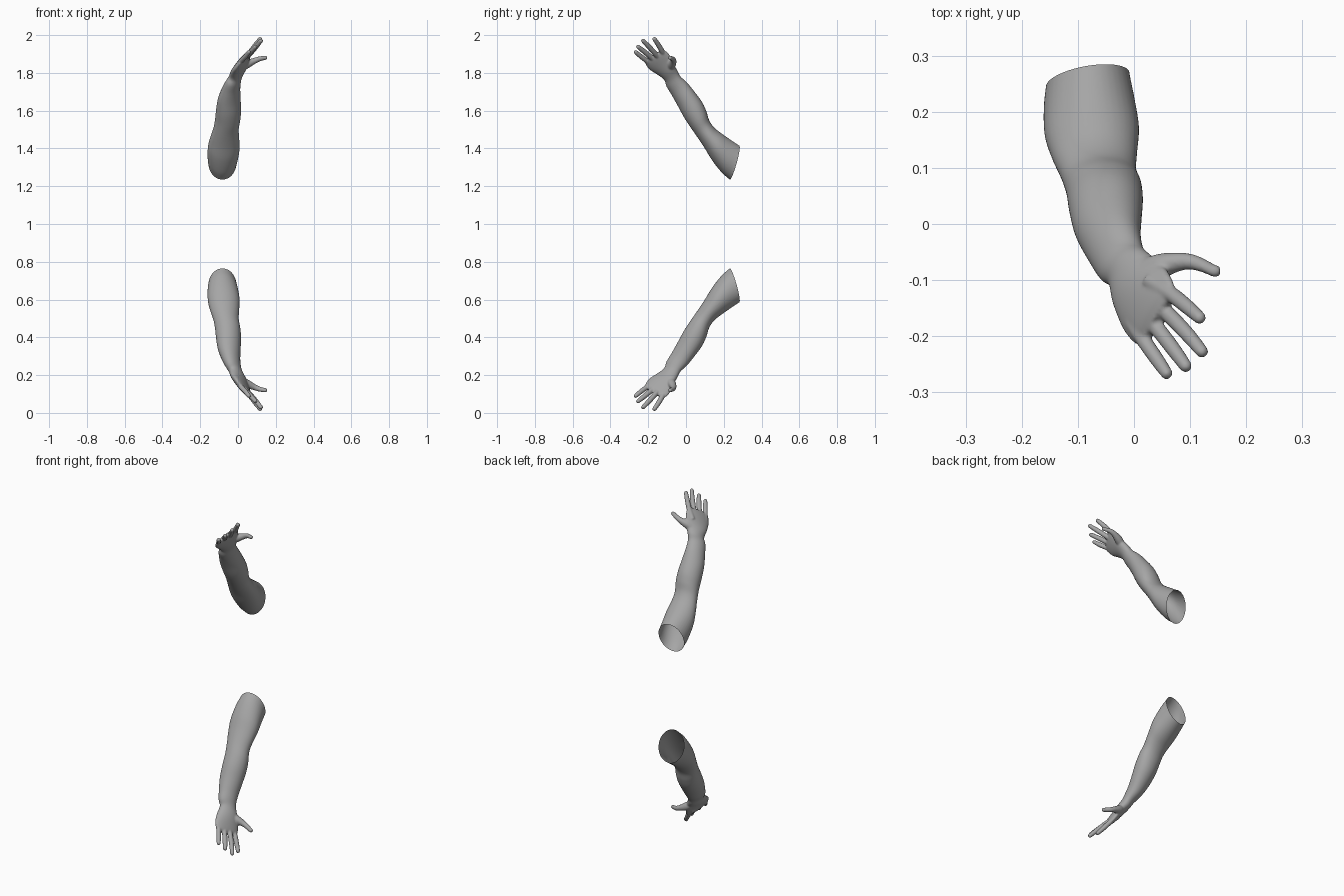
import bpy, bmesh, math
from mathutils import Vector

if "Cube" in bpy.data.objects:
    bpy.data.objects.remove(bpy.data.objects["Cube"])

skin = bpy.data.materials.new("matte grey")
skin.diffuse_color = (0.38, 0.38, 0.38, 1)
skin.use_nodes = True
skin.node_tree.nodes["Principled BSDF"].inputs["Base Color"].default_value = skin.diffuse_color


def spline(rows, steps):
    """Catmull-Rom interpolation of rows of numbers."""
    out = []
    for i in range(len(rows) - 1):
        p0, p1 = rows[max(i - 1, 0)], rows[i]
        p2, p3 = rows[i + 1], rows[min(i + 2, len(rows) - 1)]
        for k in range(steps):
            t = k / steps
            out.append([0.5 * (2 * b + (c - a) * t + (2 * a - 5 * b + 4 * c - d) * t * t
                               + (3 * b - a - 3 * c + d) * t ** 3)
                        for a, b, c, d in zip(p0, p1, p2, p3)])
    out.append(list(rows[-1]))
    return out


def loft(bm, rings, sides=32):
    """Closed tube through rings of (centre, half width vector, half depth vector)."""
    loops = []
    for r in rings:
        c, u, v = Vector(r[0:3]), Vector(r[3:6]), Vector(r[6:9])
        angles = [2 * math.pi * i / sides for i in range(sides)]
        loops.append([bm.verts.new(c + u * math.cos(a) + v * math.sin(a)) for a in angles])
    for a, b in zip(loops, loops[1:]):
        for i in range(sides):
            j = (i + 1) % sides
            bm.faces.new((a[i], a[j], b[j], b[i]))
    bm.faces.new(loops[0][::-1])
    bm.faces.new(loops[-1])


def digit(bm, points):
    """Round finger along (x, y, z, radius) points with domed ends."""
    path = spline(points, 6)
    d = (Vector(points[-1][:3]) - Vector(points[0][:3])).normalized()
    side = d.cross(Vector((0, 0, 1))).normalized()
    up = side.cross(d)
    r = path[-1][3]
    end = Vector(path[-1][:3])
    for k in (0.35, 0.65, 0.87, 0.98):
        path.append([*(end + d * r * k), r * math.sqrt(1 - k * k)])
    loft(bm, [[*p[:3], *(side * p[3]), *(up * p[3])] for p in path], 20)


# Arm sections: left x, right x, top y z, bottom y z, skew of the width in y
ARM = [
    (-.150, -.012, .275, .805, .325, .615, .012),
    (-.157, -.008, .232, .765, .282, .585, .012),
    (-.161, .001, .190, .728, .237, .555, .010),
    (-.159, .009, .140, .665, .190, .522, .008),
    (-.146, .006, .098, .597, .150, .490, .006),
    (-.130, .004, .058, .537, .123, .452, .006),
    (-.121, .013, .022, .485, .107, .402, .006),
    (-.116, .016, -.012, .432, .085, .355, .008),
    (-.106, .014, -.045, .370, .048, .305, .012),
    (-.085, .012, -.075, .315, .005, .253, .016),
    (-.062, .016, -.098, .272, -.035, .217, .022),
]
rows = []
for xl, xr, ty, tz, by, bz, skew in ARM:
    rows.append(((xl + xr) / 2, (ty + by) / 2, (tz + bz) / 2,
                 (xr - xl) / 2, skew, 0, 0, (ty - by) / 2, (tz - bz) / 2))
# Wrist and palm sections: centre, half width, half thickness
rows += [
    (-.010, -.080, .213, .034, .029, -.012, .012, -.020, .024),
    (.003, -.105, .185, .037, .042, -.020, .018, -.012, .019),
    (.020, -.135, .150, .036, .055, -.032, .018, -.006, .014),
    (.036, -.160, .120, .033, .054, -.034, .014, -.004, .010),
    (.043, -.172, .107, .026, .043, -.028, .008, -.002, .006),
]
DIGITS = [
    [(-.005, -.175, .165, .013), (.017, -.207, .137, .0135), (.040, -.240, .112, .013), (.058, -.266, .090, .011)],
    [(.015, -.155, .145, .013), (.043, -.188, .115, .014), (.070, -.223, .086, .0135), (.092, -.253, .062, .0115)],
    [(.025, -.130, .135, .013), (.060, -.160, .102, .014), (.094, -.195, .063, .0135), (.121, -.227, .030, .0115)],
    [(.025, -.100, .130, .013), (.066, -.125, .088, .014), (.093, -.146, .052, .0135), (.117, -.167, .021, .0115)],
    [(.008, -.085, .180, .020), (.045, -.076, .155, .023), (.085, -.067, .137, .016),
     (.113, -.070, .126, .0135), (.144, -.084, .120, .0115)],
]

bm = bmesh.new()
loft(bm, spline(rows, 6), 40)
for points in DIGITS:
    digit(bm, points)
bmesh.ops.recalc_face_normals(bm, faces=bm.faces)
mesh = bpy.data.meshes.new("lower_arm")
bm.to_mesh(mesh)
bm.free()
lower = bpy.data.objects.new("lower_arm", mesh)
bpy.context.collection.objects.link(lower)
bpy.context.view_layer.objects.active = lower
lower.select_set(True)

# Fuse arm, palm and fingers into one soft skin
fuse = lower.modifiers.new("fuse", "REMESH")
fuse.mode = "VOXEL"
fuse.voxel_size = 0.004
soft = lower.modifiers.new("soften", "SMOOTH")
soft.factor = 0.5
soft.iterations = 5
for name in ("fuse", "soften"):
    bpy.ops.object.modifier_apply(modifier=name)

# Cut the open end at the upper arm
bm = bmesh.new()
bm.from_mesh(mesh)
rim = rows[1]
normal = Vector(rim[3:6]).cross(Vector(rim[6:9])).normalized()
if normal.y < 0:
    normal = -normal
bmesh.ops.bisect_plane(bm, geom=bm.verts[:] + bm.edges[:] + bm.faces[:], dist=1e-5,
                       plane_co=Vector(rim[0:3]), plane_no=normal, clear_outer=True)
bm.to_mesh(mesh)

# Raised arm: the same arm reflected about mid height
for v in bm.verts:
    v.co.z = 2 - v.co.z
bmesh.ops.reverse_faces(bm, faces=bm.faces)
top_mesh = bpy.data.meshes.new("upper_arm")
bm.to_mesh(top_mesh)
bm.free()
upper = bpy.data.objects.new("upper_arm", top_mesh)
bpy.context.collection.objects.link(upper)

for ob in (lower, upper):
    ob.data.materials.clear()
    ob.data.materials.append(skin)
    for p in ob.data.polygons:
        p.use_smooth = True
        p.material_index = 0
